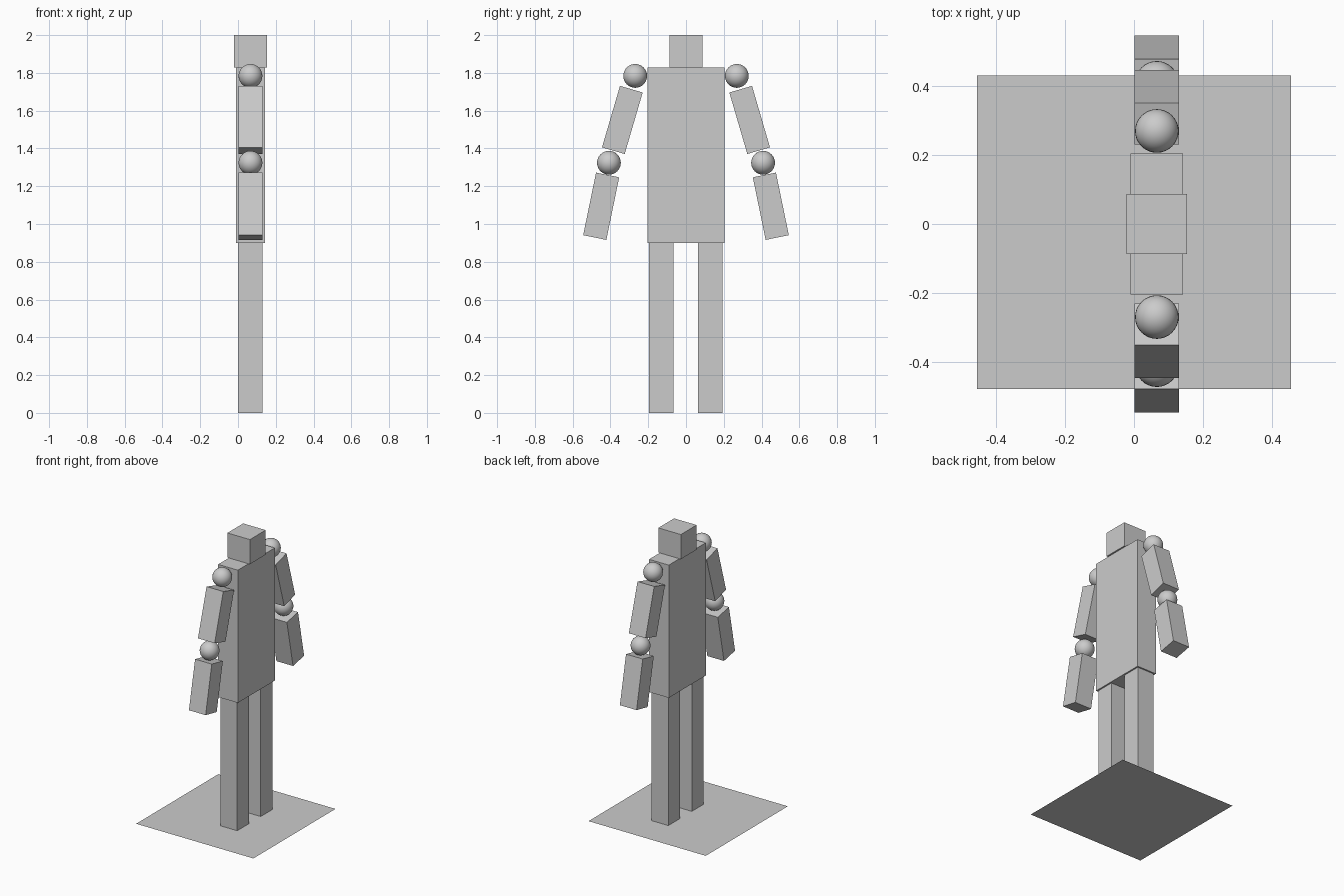
import bpy
from math import radians

cube = bpy.data.objects.get("Cube")
if cube:
    bpy.data.objects.remove(cube, do_unlink=True)

grey = bpy.data.materials.new("plain grey")
grey.use_nodes = True
color = (0.6, 0.6, 0.6, 1)
grey.diffuse_color = color
grey.node_tree.nodes["Principled BSDF"].inputs["Base Color"].default_value = color

X = 0.066  # depth line shared by all body parts


def finish(name):
    obj = bpy.context.object
    obj.name = name
    obj.data.materials.append(grey)
    return obj


def box(name, y, z, size, tilt=0):
    bpy.ops.mesh.primitive_cube_add(size=1, location=(X, y, z), rotation=(radians(tilt), 0, 0))
    obj = finish(name)
    obj.scale = size
    return obj


def joint(name, y, z):
    bpy.ops.mesh.primitive_uv_sphere_add(segments=32, ring_count=16, radius=0.063, location=(X, y, z))
    finish(name)
    bpy.ops.object.shade_smooth()


# Ground sheet
bpy.ops.mesh.primitive_plane_add(size=0.907, location=(0, -0.024, 0))
finish("base_sheet")

# Head and torso
box("head", 0, 1.914, (0.174, 0.174, 0.172))
box("torso", 0, 1.364, (0.152, 0.409, 0.928))

# Legs and jointed arms on both sides
for side, s in (("front", -1), ("back", 1)):
    box(side + "_leg", s * 0.13 - 0.001, 0.45, (0.13, 0.13, 0.9))
    joint(side + "_shoulder", s * 0.269, 1.784)
    box(side + "_upper_arm", s * 0.337, 1.551, (0.129, 0.125, 0.339), s * 16.3)
    joint(side + "_elbow", s * 0.408, 1.324)
    box(side + "_forearm", s * 0.449, 1.094, (0.129, 0.125, 0.338), s * 11.6)
